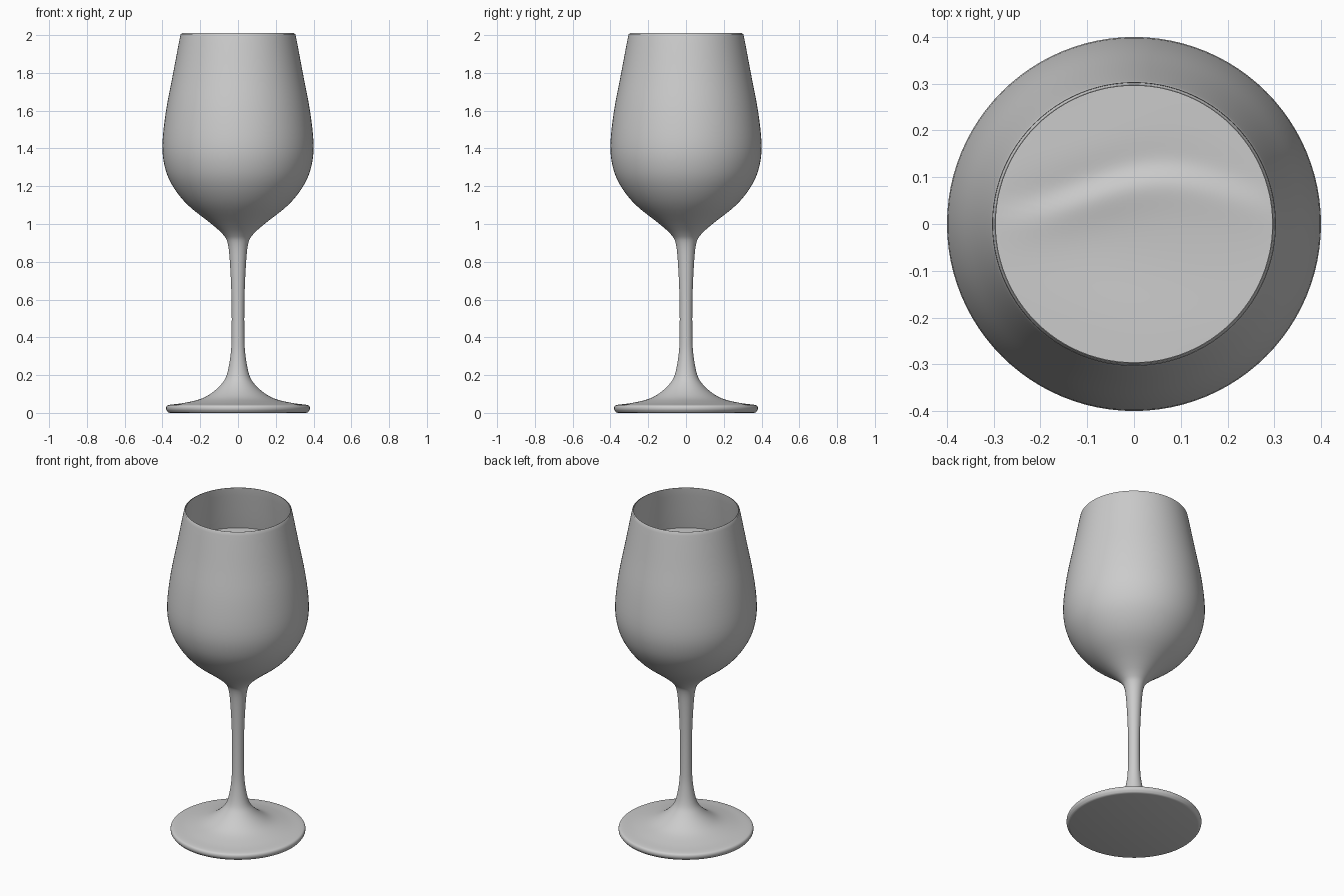
import bpy, bmesh, math
from mathutils import Vector

if "Cube" in bpy.data.objects:
    bpy.data.objects.remove(bpy.data.objects["Cube"], do_unlink=True)

SEGMENTS = 96
LEVEL = 1.74

grey = bpy.data.materials.new("light_grey")
grey.use_nodes = True
COLOUR = (0.6, 0.6, 0.6, 1)
grey.diffuse_color = COLOUR
grey.node_tree.nodes["Principled BSDF"].inputs["Base Color"].default_value = COLOUR


def smooth_profile(points, steps=4):
    """Catmull-Rom curve through (radius, height) points."""
    p = [Vector((r, 0, z)) for r, z in points]
    p = [p[0]] + p + [p[-1]]
    out = []
    for a, b, c, d in zip(p, p[1:], p[2:], p[3:]):
        for i in range(steps):
            t = i / steps
            out.append(0.5 * (2 * b + (c - a) * t + (2 * a - 5 * b + 4 * c - d) * t ** 2
                              + (3 * b - a - 3 * c + d) * t ** 3))
    return out + [p[-1]]


def lathe(name, profile, shape=None):
    bm = bmesh.new()
    verts = [bm.verts.new(p) for p in profile]
    edges = [bm.edges.new(pair) for pair in zip(verts, verts[1:])]
    bmesh.ops.spin(bm, geom=verts + edges, cent=(0, 0, 0), axis=(0, 0, 1),
                   angle=math.tau, steps=SEGMENTS, use_merge=True)
    bmesh.ops.remove_doubles(bm, verts=bm.verts, dist=0.0002)
    bmesh.ops.recalc_face_normals(bm, faces=bm.faces)
    if shape:
        for v in bm.verts:
            shape(v.co)
    mesh = bpy.data.meshes.new(name)
    bm.to_mesh(mesh)
    bm.free()
    obj = bpy.data.objects.new(name, mesh)
    bpy.context.collection.objects.link(obj)
    mesh.materials.append(grey)
    bpy.ops.object.select_all(action="DESELECT")
    obj.select_set(True)
    bpy.context.view_layer.objects.active = obj
    bpy.ops.object.shade_smooth_by_angle(angle=math.radians(40))
    return obj


# Glass: flat underside, foot, stem, outer bowl, then rim and inner bowl
underside = [Vector((0, 0, 0)), Vector((0.36, 0, 0))]
foot_and_stem = [(0.37, 0.003), (0.38, 0.018), (0.378, 0.035), (0.36, 0.043), (0.29, 0.052),
                 (0.2, 0.073), (0.14, 0.105), (0.09, 0.15), (0.06, 0.2), (0.04, 0.3),
                 (0.034, 0.4), (0.034, 0.6), (0.043, 0.8), (0.055, 0.9)]
bowl = [(0.08, 0.945), (0.14, 1), (0.265, 1.1), (0.345, 1.2), (0.387, 1.3), (0.4, 1.42),
        (0.381, 1.6), (0.343, 1.8), (0.307, 1.99)]
inside = [(0.302, 2), (0.297, 1.995), (0.33, 1.8), (0.368, 1.6), (0.386, 1.42),
          (0.373, 1.3), (0.33, 1.2), (0.25, 1.11), (0.13, 1.02), (0, 0.97)]
lathe("wine_glass", underside + smooth_profile(foot_and_stem + bowl + inside))


# Liquid: fills the bowl, with a gently rippled surface
def ripple(co):
    r = math.hypot(co.x, co.y)
    if co.z < LEVEL - 0.01:
        return
    x, y = co.x, co.y
    crest = 0.07 + 0.04 * math.sin(9 * x + 1)
    ridge = math.tanh((crest - y) / 0.025) * math.exp(-((y - crest) / 0.07) ** 2)
    swell = 0.3 * math.sin(14 * x + 5 * y) + 0.4 * math.sin(19 * y + 4 * x)
    fade = max(0, 1 - (r / 0.32) ** 2)
    co.z += fade * (0.012 * ridge + 0.006 * swell)


fill = [(0, 0.975)] + [(r - 0.004, z) for r, z in reversed(inside[3:-1])] + [(0.338, LEVEL)]
surface = [Vector((0.338 * (1 - i / 32), 0, LEVEL)) for i in range(1, 33)]
lathe("liquid", smooth_profile(fill) + surface, ripple)
